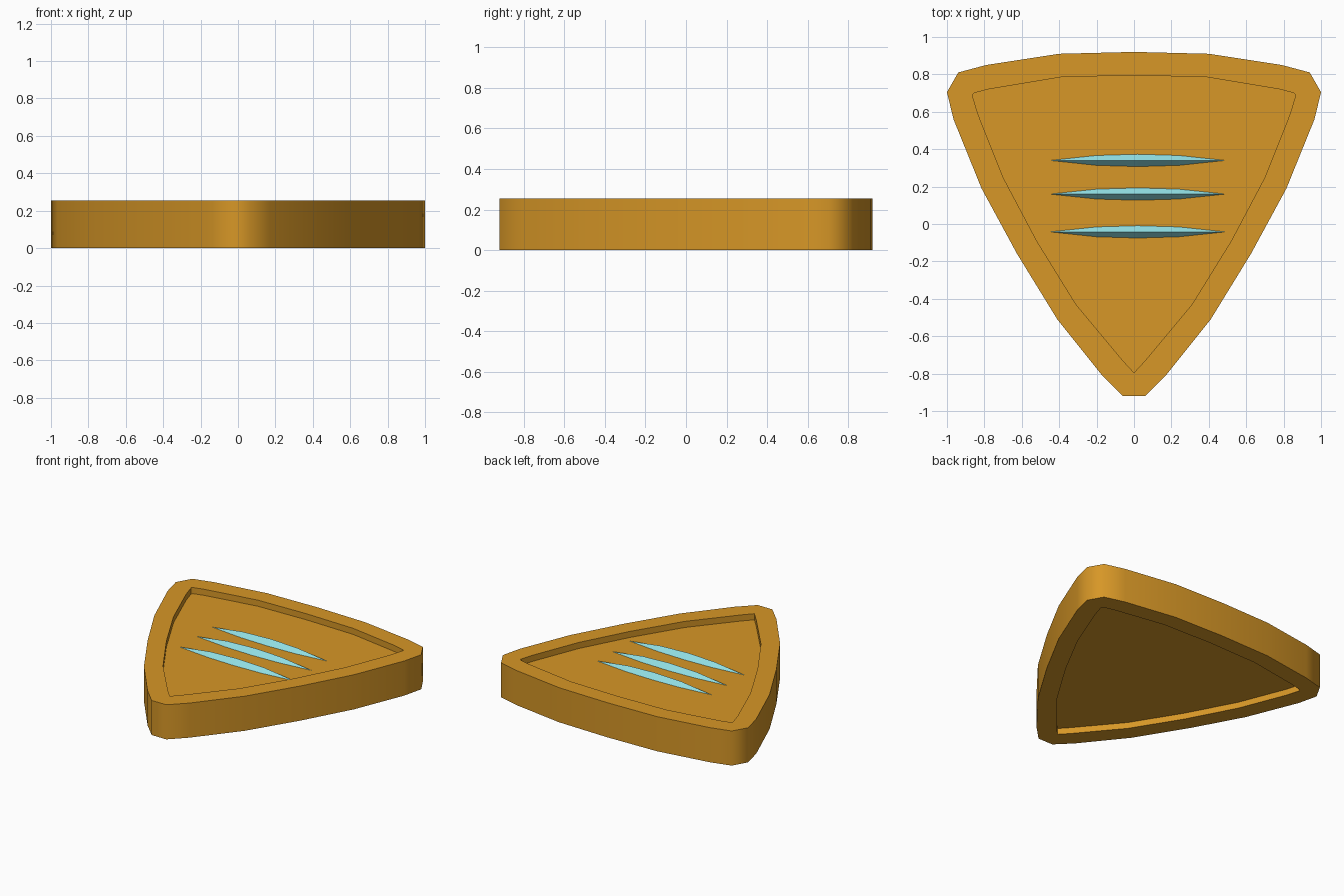
import bpy, bmesh, math

cube = bpy.data.objects.get("Cube")
if cube:
    bpy.data.objects.remove(cube, do_unlink=True)

HEIGHT, RECESS = 0.255, 0.045


def material(name, color):
    mat = bpy.data.materials.new(name)
    mat.use_nodes = True
    mat.diffuse_color = color
    mat.node_tree.nodes["Principled BSDF"].inputs["Base Color"].default_value = color
    return mat


def add_object(name, bm, mat):
    bmesh.ops.remove_doubles(bm, verts=bm.verts, dist=0.0005)
    bmesh.ops.recalc_face_normals(bm, faces=bm.faces)
    mesh = bpy.data.meshes.new(name)
    bm.to_mesh(mesh)
    bm.free()
    mesh.materials.append(mat)
    obj = bpy.data.objects.new(name, mesh)
    bpy.context.collection.objects.link(obj)
    return obj


def loft(bm, rings):
    """Join closed rings of points with quads."""
    loops = [[bm.verts.new(p) for p in ring] for ring in rings]
    for a, b in zip(loops, loops[1:]):
        for i in range(len(a)):
            j = (i + 1) % len(a)
            bm.faces.new((a[i], a[j], b[j], b[i]))
    return loops


def mirrored(half):
    """Closed outline from its +x half, starting on the centre line."""
    return half + [(-x, y) for x, y in reversed(half[1:])]


gold = material("gold", (0.68, 0.31, 0.02, 1))
cyan = material("pale cyan", (0.30, 0.78, 0.82, 1))

# Shield body: thick rim with a recessed panel on both faces
outer = mirrored([(0, 0.92), (0.4, 0.91), (0.79, 0.85), (0.94, 0.81), (1, 0.705),
                  (0.965, 0.56), (0.815, 0.19), (0.625, -0.16), (0.41, -0.51),
                  (0.17, -0.81), (0.06, -0.92)])
inner = mirrored([(0, 0.795), (0.39, 0.785), (0.78, 0.72), (0.855, 0.7), (0.865, 0.69),
                  (0.835, 0.59), (0.70, 0.25), (0.52, -0.09), (0.31, -0.43),
                  (0.06, -0.73), (0, -0.795)])
levels = [(inner, HEIGHT - RECESS), (inner, HEIGHT), (outer, HEIGHT),
          (outer, 0), (inner, 0), (inner, RECESS)]
bm = bmesh.new()
loops = loft(bm, [[(x, y, z) for x, y in ring] for ring, z in levels])
bmesh.ops.remove_doubles(bm, verts=bm.verts, dist=0.0005)
for z in (HEIGHT - RECESS, RECESS):
    rim = [e for e in bm.edges if e.is_boundary
           and all(abs(v.co.z - z) < 0.001 for v in e.verts)]
    bmesh.ops.contextual_create(bm, geom=rim)
body = add_object("shield_body", bm, gold)
bpy.context.view_layer.objects.active = body
body.select_set(True)
bpy.ops.object.shade_smooth_by_angle(angle=math.radians(55))
body.select_set(False)

# Three slender ridged slats with a diamond section, half sunk in the panel
sections = [(-0.45, 0), (-0.2, 0.8), (0.02, 1), (0.24, 0.8), (0.49, 0)]
for name, y in (("front_slat", -0.042), ("middle_slat", 0.16), ("back_slat", 0.34)):
    bm = bmesh.new()
    floor = HEIGHT - RECESS
    loft(bm, [[(x, y + 0.033 * s * dy, floor + 0.04 * s * dz)
               for dy, dz in ((1, 0), (0, 1), (-1, 0), (0, -1))] for x, s in sections])
    # Tips collapse to points
    bmesh.ops.dissolve_degenerate(bm, dist=0.0005, edges=bm.edges)
    add_object(name, bm, cyan)
